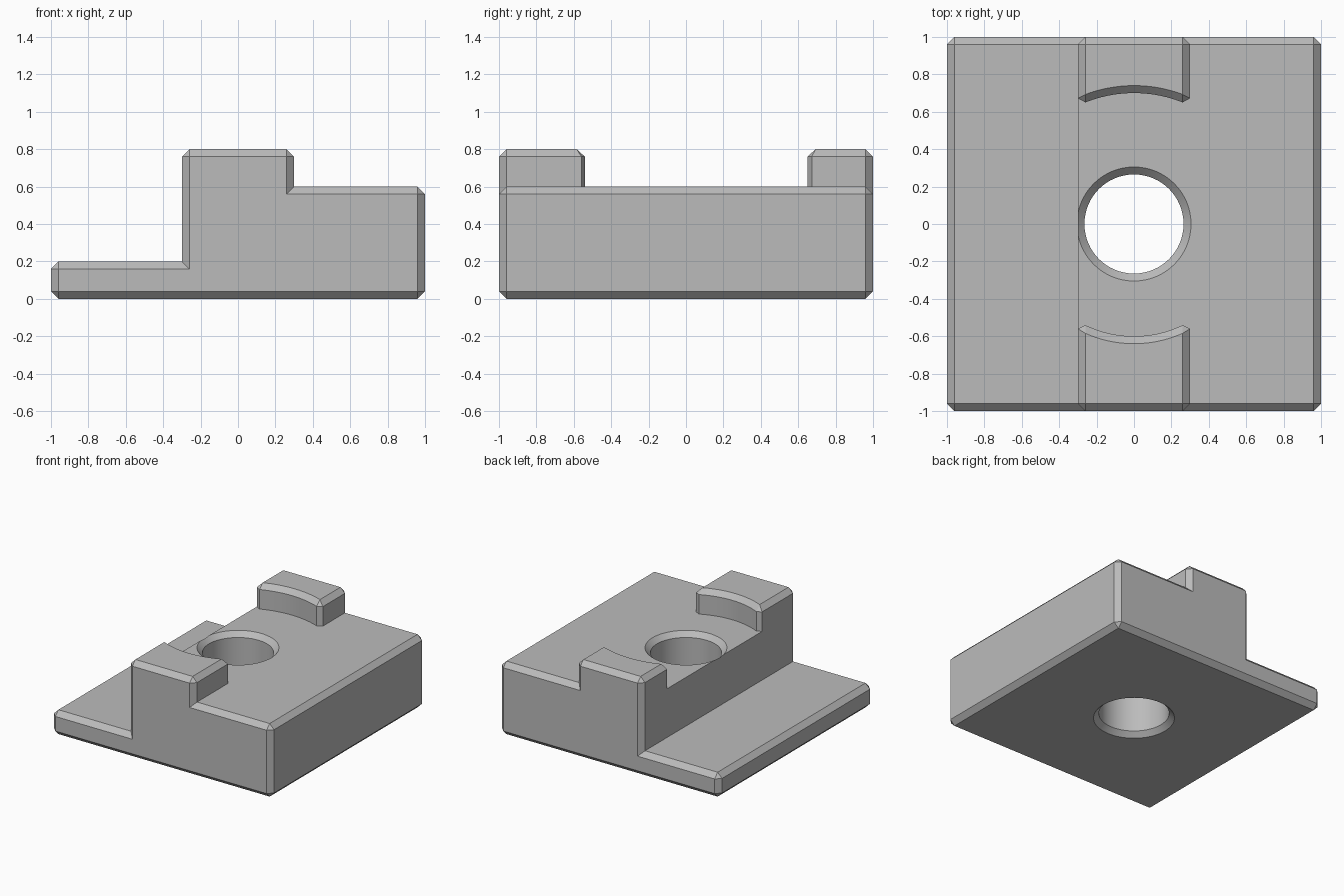
import bpy, bmesh, math

cube = bpy.data.objects.get("Cube")
if cube:
    bpy.data.objects.remove(cube, do_unlink=True)

C = 0.04  # chamfer width

gray = bpy.data.materials.new("plain_gray")
gray.use_nodes = True
color = (0.5, 0.5, 0.5, 1)
gray.diffuse_color = color
gray.node_tree.nodes["Principled BSDF"].inputs["Base Color"].default_value = color


def make_object(name, bm):
    bmesh.ops.recalc_face_normals(bm, faces=bm.faces)
    mesh = bpy.data.meshes.new(name)
    bm.to_mesh(mesh)
    bm.free()
    mesh.materials.append(gray)
    obj = bpy.data.objects.new(name, mesh)
    bpy.context.collection.objects.link(obj)
    return obj


def loft(name, rings):
    """Closed solid through rings with equal point counts."""
    bm = bmesh.new()
    loops = [[bm.verts.new(p) for p in ring] for ring in rings]
    n = len(loops[0])
    for a, b in zip(loops, loops[1:]):
        for i in range(n):
            j = (i + 1) % n
            bm.faces.new((a[i], a[j], b[j], b[i]))
    bm.faces.new(loops[0])
    bm.faces.new(loops[-1])
    return make_object(name, bm)


# Stepped body: side profile with every outside corner chamfered
corners = [(-1, 0), (1, 0), (1, 0.6), (0.3, 0.6), (0.3, 0.8), (-0.3, 0.8), (-0.3, 0.2), (-1, 0.2)]
outer, inner = [], []
for i, (x, z) in enumerate(corners):
    (px, pz), (nx, nz) = corners[i - 1], corners[(i + 1) % len(corners)]
    sign = lambda v: (v > 0) - (v < 0)
    d0, d1 = (sign(x - px), sign(z - pz)), (sign(nx - x), sign(nz - z))
    inset = (x - C * (d0[1] + d1[1]), z + C * (d0[0] + d1[0]))
    convex = d0[0] * d1[1] - d0[1] * d1[0] > 0
    if convex:
        outer += [(x - C * d0[0], z - C * d0[1]), (x + C * d1[0], z + C * d1[1])]
        inner += [inset, inset]
    else:
        outer.append((x, z))
        inner.append(inset)

body = loft("stepped_body", [[(x, y, z) for x, z in ring] for y, ring in
                             ((-1, inner), (C - 1, outer), (1 - C, outer), (1, inner))])
bm = bmesh.new()
bm.from_mesh(body.data)
bmesh.ops.remove_doubles(bm, verts=bm.verts, dist=0.0001)
bmesh.ops.recalc_face_normals(bm, faces=bm.faces)
bm.to_mesh(body.data)
bm.free()


# Gap between the two lugs: rounded ends that flare out at the top
def gap_ring(z, grow):
    half = 0.3 - C
    ring = []
    for radius, side in ((0.7, 1), (0.6, -1)):
        r = radius + grow
        a = math.asin(half / r)
        arc = [(r * math.sin(a * t / 12), r * math.cos(a * t / 12)) for t in range(-12, 13)]
        rise = C + math.sqrt(radius ** 2 - 0.09) - math.sqrt(radius ** 2 - half ** 2)
        end_y = arc[0][1] + 2 * rise
        arc = [(-half - 2 * C, end_y)] + arc + [(half + 2 * C, end_y)]
        ring += [(side * x, side * y, z) for x, y in arc]
    return ring


gap = loft("lug_gap_cutter", [gap_ring(0.6, 0), gap_ring(0.8 - C, 0), gap_ring(0.8 + C, 2 * C)])

# Through hole with a countersink at both ends
hole_rings = []
for z, r in ((-C, 0.345), (C, 0.265), (0.6 - C, 0.265), (0.6 + C, 0.345)):
    hole_rings.append([(r * math.cos(k * math.tau / 64), r * math.sin(k * math.tau / 64), z)
                       for k in range(64)])
hole = loft("hole_cutter", hole_rings)

for cutter in (gap, hole):
    cutter.hide_render = True
    cutter.hide_viewport = True
    cut = body.modifiers.new(cutter.name, "BOOLEAN")
    cut.operation = "DIFFERENCE"
    cut.solver = "EXACT"
    cut.object = cutter

# Bake the cuts, then drop the cutters
graph = bpy.context.evaluated_depsgraph_get()
final = bpy.data.meshes.new_from_object(body.evaluated_get(graph))
body.modifiers.clear()
body.data = final
for cutter in (gap, hole):
    bpy.data.objects.remove(cutter, do_unlink=True)

bpy.context.view_layer.objects.active = body
body.select_set(True)
bpy.ops.object.shade_smooth_by_angle(angle=math.radians(25))
